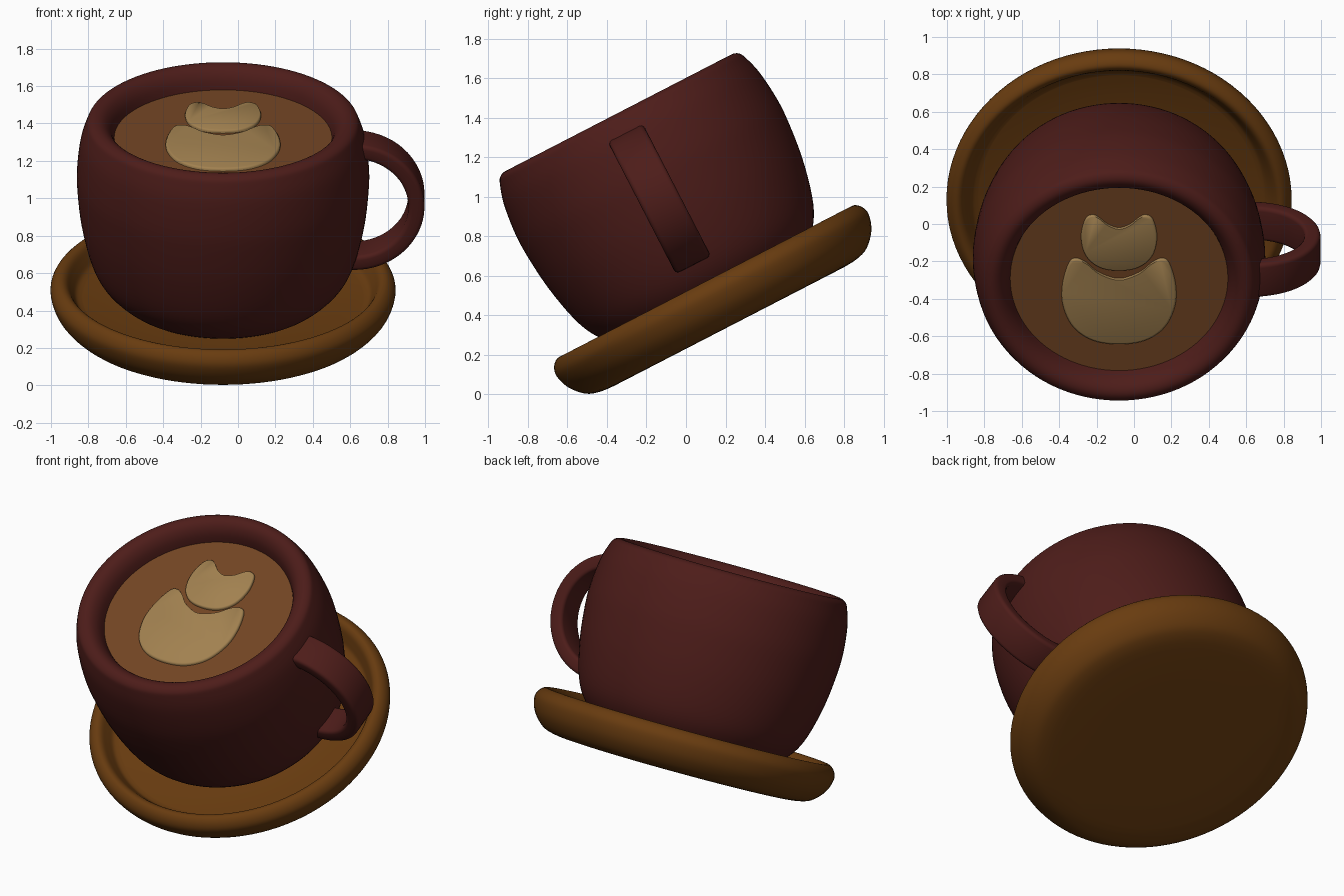
import bpy, bmesh, math
from mathutils import Matrix, Vector

if "Cube" in bpy.data.objects:
    bpy.data.objects.remove(bpy.data.objects["Cube"])

# Whole set leans back-up / front-down about the x axis
TILT = Matrix.Rotation(math.radians(27.3), 4, 'X') @ Matrix.Translation((-0.08, 0.35, 0))


def material(name, rgb):
    m = bpy.data.materials.new(name)
    m.diffuse_color = (*rgb, 1)
    m.use_nodes = True
    m.node_tree.nodes["Principled BSDF"].inputs["Base Color"].default_value = m.diffuse_color
    return m


RED = material("dark_red_glaze", (0.075, 0.012, 0.010))
BROWN = material("brown_glaze", (0.14, 0.045, 0.005))
COFFEE = material("coffee", (0.17, 0.06, 0.017))
FOAM = material("milk_foam", (0.36, 0.22, 0.08))


def spline(pts, n=4, closed=False):
    """Catmull-Rom curve through 2D points."""
    p = [Vector(q) for q in pts]
    p = [p[-1]] + p + p[:2] if closed else [p[0]] + p + [p[-1]]
    out = []
    for a, b, c, d in zip(p, p[1:], p[2:], p[3:]):
        for i in range(n):
            t = i / n
            out.append(0.5 * (2 * b + (c - a) * t + (2 * a - 5 * b + 4 * c - d) * t * t
                              + (3 * b - a - 3 * c + d) * t ** 3))
    return out if closed else out + [p[-1]]


def finish(name, bm, mat, angle=45):
    bmesh.ops.recalc_face_normals(bm, faces=bm.faces)
    me = bpy.data.meshes.new(name)
    bm.to_mesh(me)
    bm.free()
    me.materials.append(mat)
    ob = bpy.data.objects.new(name, me)
    bpy.context.collection.objects.link(ob)
    ob.matrix_world = TILT
    bpy.ops.object.select_all(action='DESELECT')
    ob.select_set(True)
    bpy.context.view_layer.objects.active = ob
    bpy.ops.object.shade_smooth_by_angle(angle=math.radians(angle))
    return ob


def bridge(bm, rings, caps=True):
    n = len(rings[0])
    for a, b in zip(rings, rings[1:]):
        for i in range(n):
            bm.faces.new((a[i], a[(i + 1) % n], b[(i + 1) % n], b[i]))
    if caps:
        bm.faces.new(rings[0])
        bm.faces.new(rings[-1])


def lathe(name, profile, depth, mat, seg=96):
    """Revolve (radius, height) points; depth squeezes the y radius."""
    bm = bmesh.new()
    turn = [2 * math.pi * i / seg for i in range(seg)]
    rings = [[bm.verts.new((r * math.cos(a), depth * r * math.sin(a), h)) for a in turn]
             for r, h in profile]
    bridge(bm, rings)
    return finish(name, bm, mat)


# Saucer: flat base, thick rolled rim, recessed floor
lathe("saucer", [(0.4, 0.205)] + spline([
    (0.68, 0.205), (0.76, 0.212), (0.83, 0.237), (0.895, 0.305), (0.9225, 0.385), (0.908, 0.435),
    (0.872, 0.462), (0.838, 0.45), (0.81, 0.405), (0.785, 0.365), (0.75, 0.35)]) + [(0.4, 0.35)],
    0.965, BROWN)

# Cup: round belly, rounded lip, inner wall down below the coffee
lathe("cup_body", spline([
    (0.46, 0.33), (0.55, 0.375), (0.65, 0.475), (0.71, 0.60), (0.757, 0.80), (0.779, 1.0),
    (0.78, 1.13), (0.762, 1.28), (0.733, 1.375), (0.713, 1.41), (0.675, 1.424), (0.635, 1.41),
    (0.602, 1.37), (0.582, 1.31), (0.572, 1.25)]), 0.955, RED)

# Coffee surface
lathe("coffee_surface", [(0.59, 1.27), (0.59, 1.31), (0.2, 1.31)], 0.955, COFFEE)


# Handle: rounded strap swept along a half circle, ends run into the cup
def handle():
    bm = bmesh.new()
    cx, cz, rad, half_w, half_t, c = 0.70, 0.942, 0.334, 0.1, 0.043, 0.022
    section = [(sx * (half_w - c) + c * math.cos(a), sy * (half_t - c) + c * math.sin(a))
               for k, (sx, sy) in enumerate([(1, 1), (-1, 1), (-1, -1), (1, -1)])
               for a in [math.pi / 2 * (k + j / 3) for j in range(4)]]
    path = [(-0.1, math.pi / 2)] + [(0, math.pi * (0.5 - i / 32)) for i in range(33)] + [(-0.1, -math.pi / 2)]
    rings = []
    for dx, a in path:
        rings.append([bm.verts.new((cx + dx + (rad + t) * math.cos(a), w - 0.016,
                                    cz + (rad + t) * math.sin(a))) for w, t in section])
    bridge(bm, rings)
    finish("cup_handle", bm, RED, 50)


handle()


# Milk foam hearts: mirrored half outlines, slightly domed edge
def foam(name, half):
    outline = spline(half + [(-x, y) for x, y in half[-2:0:-1]], 5, True)
    bm = bmesh.new()
    mid = Vector((0, sum(p.y for p in outline) / len(outline)))
    rings = []
    for s, h in [(1, 1.30), (1, 1.318), (0.985, 1.325), (0.96, 1.328)]:
        rings.append([bm.verts.new((*(mid + (p - mid) * s), h)) for p in outline])
    bridge(bm, rings)
    finish(name, bm, FOAM, 60)


foam("foam_heart_large", [
    (0, 0), (0.05, 0.01), (0.12, 0.045), (0.18, 0.10), (0.23, 0.122), (0.268, 0.095), (0.302, -0.03),
    (0.30, -0.16), (0.245, -0.29), (0.14, -0.37), (0, -0.393)])
foam("foam_heart_small", [
    (0, 0.305), (0.06, 0.327), (0.11, 0.37), (0.145, 0.383), (0.182, 0.355), (0.203, 0.25),
    (0.178, 0.14), (0.105, 0.07), (0, 0.05)])
